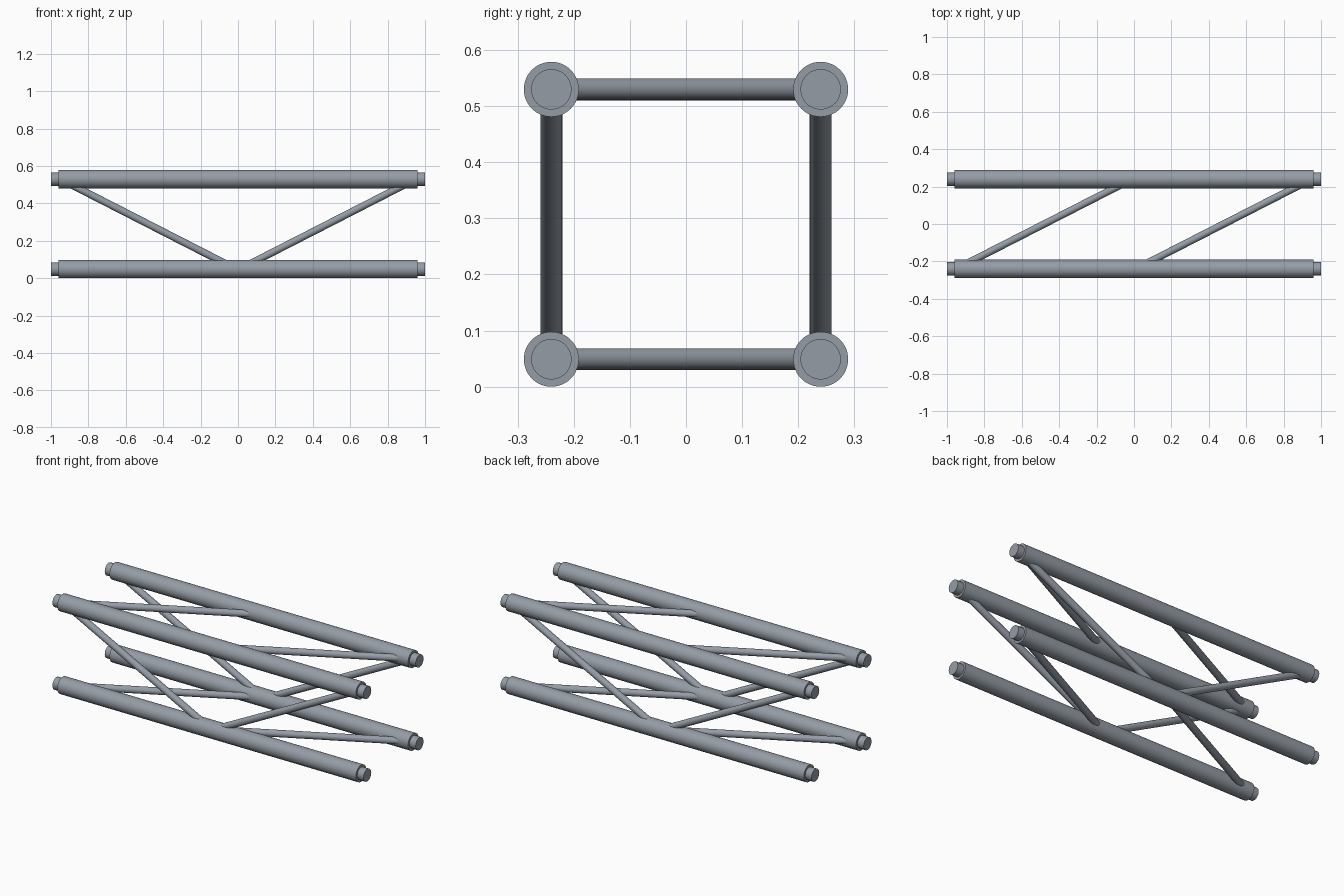
import bpy
from mathutils import Vector

if "Cube" in bpy.data.objects:
    bpy.data.objects.remove(bpy.data.objects["Cube"])

steel = bpy.data.materials.new("grey_steel")
steel.diffuse_color = (0.30, 0.335, 0.38, 1)
steel.use_nodes = True
steel.node_tree.nodes["Principled BSDF"].inputs["Base Color"].default_value = steel.diffuse_color

Y = 0.24                 # chord offset from the centre line
LOW, HIGH = 0.049, 0.53  # chord heights


def tube(name, a, b, radius, sides=48):
    """Closed cylinder running from point a to point b."""
    a, b = Vector(a), Vector(b)
    d = b - a
    bpy.ops.mesh.primitive_cylinder_add(
        vertices=sides, radius=radius, depth=d.length, location=(a + b) / 2,
        rotation=d.to_track_quat('Z', 'Y').to_euler())
    ob = bpy.context.object
    ob.name = name
    ob.data.materials.append(steel)
    bpy.ops.object.shade_smooth_by_angle()
    return ob


# Four long chords with narrower end spigots
for side, y in (("front", -Y), ("back", Y)):
    for level, z in (("lower", LOW), ("upper", HIGH)):
        tube(f"{side}_{level}_chord", (-0.96, y, z), (0.96, y, z), 0.049)
        for end, s in (("left", -1), ("right", 1)):
            tube(f"{side}_{level}_{end}_spigot",
                 (s * 0.955, y, z), (s, y, z), 0.036)

# V-shaped braces on the front and back faces
for side, y in (("front", -Y), ("back", Y)):
    for end, s in (("left", -1), ("right", 1)):
        tube(f"{side}_{end}_brace",
             (s * 0.95, y, HIGH), (s * 0.01, y, LOW), 0.0195, 32)

# Parallel diagonal braces on the bottom and top faces
for level, z in (("lower", LOW), ("upper", HIGH)):
    for end, x in (("left", -0.48), ("right", 0.48)):
        tube(f"{level}_{end}_brace",
             (x - 0.47, -Y, z), (x + 0.47, Y, z), 0.0195, 32)
